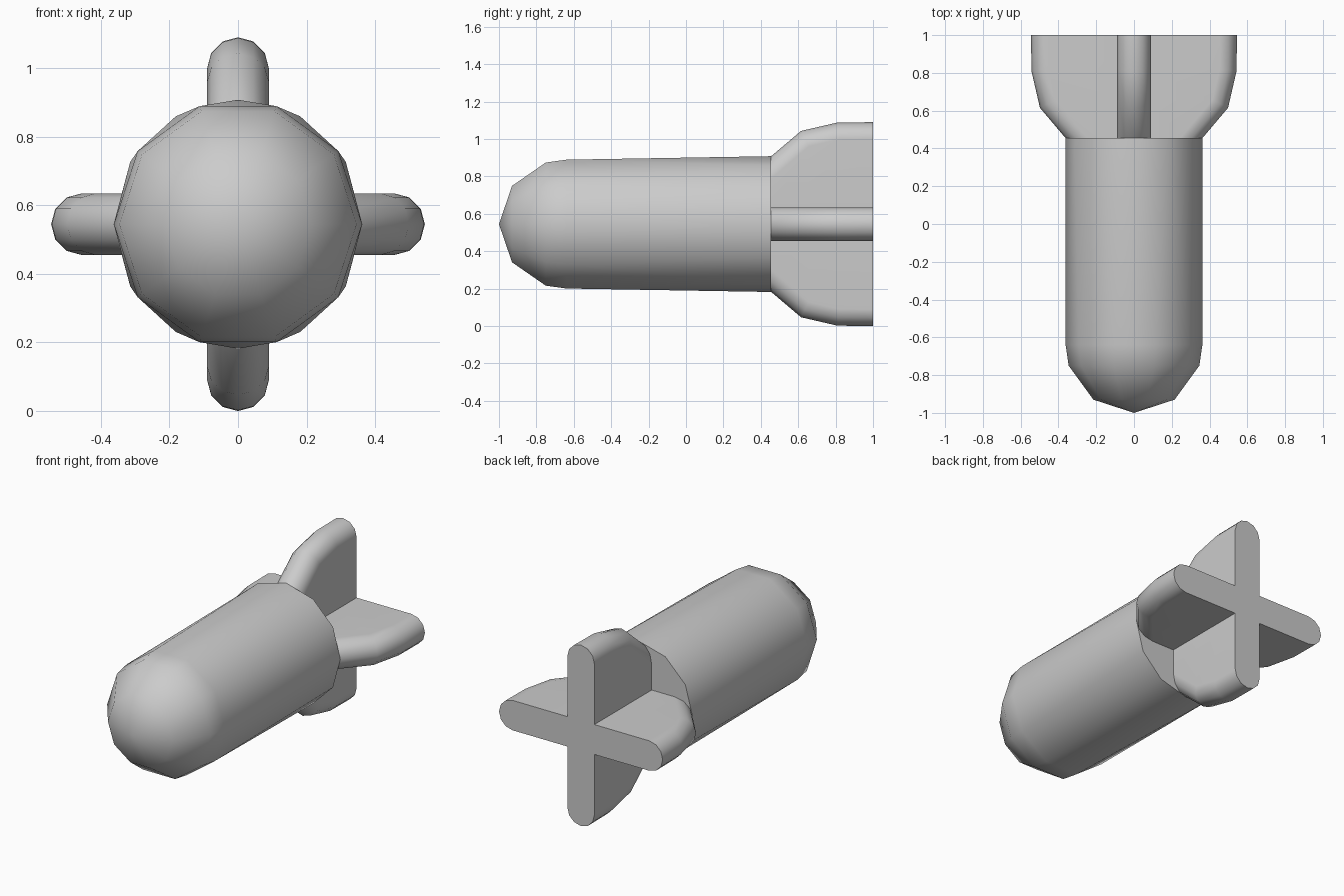
import bpy, bmesh
from math import sin, cos, pi, radians
from mathutils import Vector, Matrix

if "Cube" in bpy.data.objects:
    bpy.data.objects.remove(bpy.data.objects["Cube"])

ZC = 0.545   # height of the long axis
T = 0.09     # half thickness of a fin
REAR = 0.455  # rear face of the body


def finish(bm, name, angle):
    bmesh.ops.recalc_face_normals(bm, faces=bm.faces)
    me = bpy.data.meshes.new(name)
    bm.to_mesh(me)
    bm.free()
    ob = bpy.data.objects.new(name, me)
    bpy.context.collection.objects.link(ob)
    ob.location.z = ZC
    bpy.ops.object.select_all(action='DESELECT')
    ob.select_set(True)
    bpy.context.view_layer.objects.active = ob
    bpy.ops.object.shade_smooth_by_angle(angle=radians(angle))
    return ob


# Body: ten-sided nose rings running back to a twelve-sided rear ring
bm = bmesh.new()
bm.verts.new((0, -1, 0))
for y, r, n in [(-0.93, 0.215, 10), (-0.75, 0.346, 10),
                (-0.64, 0.362, 10), (REAR, 0.363, 12)]:
    for i in range(n):
        a = 2 * pi * i / n
        bm.verts.new((r * cos(a), y, r * sin(a)))
bmesh.ops.convex_hull(bm, input=bm.verts)
bmesh.ops.dissolve_limit(bm, angle_limit=radians(0.2), verts=bm.verts, edges=bm.edges)
finish(bm, "body", 50)

# Fins: outline in (y, radius), swept with a half-round edge
outline = [Vector(p) for p in [(0.36, 0.282), (0.615, 0.498), (0.81, 0.543), (1, 0.545)]]
norms = []
for a, b in zip(outline, outline[1:]):
    d = (b - a).normalized()
    norms.append(Vector((-d.y, d.x)))
miters = [norms[0]]
for a, b in zip(norms, norms[1:]):
    m = (a + b).normalized()
    miters.append(m / m.dot(a))
miters.append(Vector((0, 1)))

bm = bmesh.new()
for k in range(4):
    rot = Matrix.Rotation(k * pi / 2, 3, 'Y')
    rings = []
    for p, m in zip(outline, miters):
        c = p - m * T
        pts = [(T, c.x, T)]
        for i in range(7):
            a = pi * i / 6
            q = c + m * T * sin(a)
            pts.append((T * cos(a), q.x, q.y))
        pts.append((-T, c.x, T))
        rings.append([bm.verts.new(rot @ Vector(v)) for v in pts])
    for r0, r1 in zip(rings, rings[1:]):
        for i in range(8):
            bm.faces.new((r0[i], r0[i + 1], r1[i + 1], r1[i]))
    bm.faces.new(rings[-1])
# Centre of the cross at the rear
bm.faces.new([bm.verts.new((x, 1, z)) for x, z in [(T, T), (-T, T), (-T, -T), (T, -T)]])
bmesh.ops.remove_doubles(bm, verts=bm.verts, dist=1e-4)
# Trim the fins flush with the rear face of the body
bmesh.ops.bisect_plane(bm, geom=bm.verts[:] + bm.edges[:] + bm.faces[:],
                       plane_co=(0, REAR, 0), plane_no=(0, 1, 0), clear_inner=True)
fins = finish(bm, "tail_fins", 50)
wn = fins.modifiers.new("weighted_normals", 'WEIGHTED_NORMAL')
wn.keep_sharp = True
